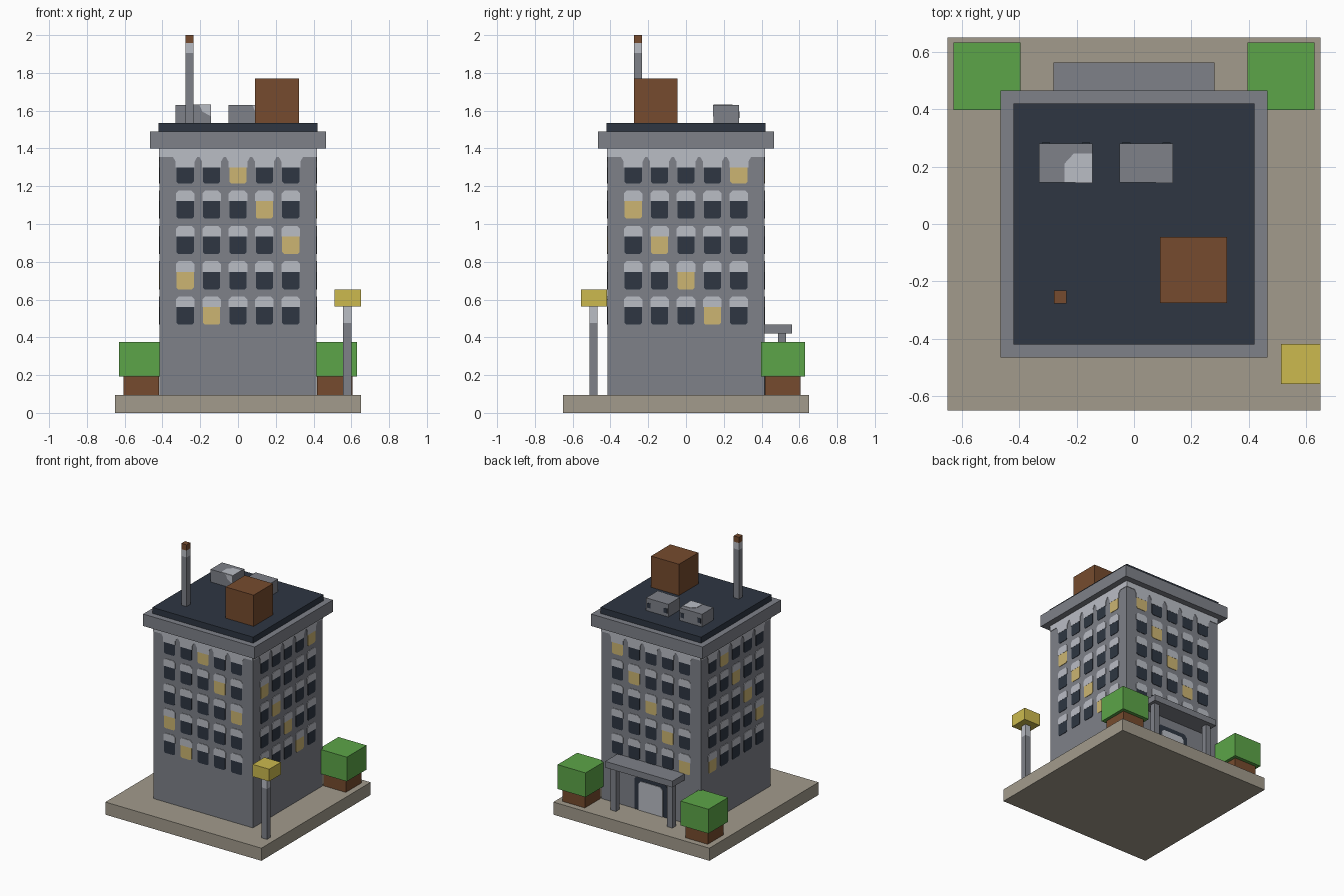
import bpy, bmesh, math
from mathutils import Matrix, Vector

cube = bpy.data.objects.get("Cube")
if cube:
    bpy.data.objects.remove(cube, do_unlink=True)


def material(name, *rgb):
    """Flat material from 8-bit display colour."""
    lin = [((c / 255 + 0.055) / 1.055) ** 2.4 for c in rgb] + [1]
    m = bpy.data.materials.new(name)
    m.use_nodes = True
    m.diffuse_color = lin
    m.node_tree.nodes["Principled BSDF"].inputs["Base Color"].default_value = lin
    return m


GREY = material("wall_grey", 126, 129, 137)
LIGHT = material("trim_light_grey", 186, 189, 197)
DARK = material("dark_slate", 46, 54, 66)
BROWN = material("brown", 118, 75, 46)
TAN = material("paving_tan", 162, 155, 140)
GREEN = material("leaf_green", 92, 165, 72)
YELLOW = material("lamp_yellow", 204, 186, 78)
GLOW = material("lit_window", 204, 181, 114)


def finish(name, bm, mats):
    bmesh.ops.recalc_face_normals(bm, faces=bm.faces)
    mesh = bpy.data.meshes.new(name)
    bm.to_mesh(mesh)
    bm.free()
    for m in mats:
        mesh.materials.append(m)
    obj = bpy.data.objects.new(name, mesh)
    bpy.context.collection.objects.link(obj)
    return obj


def box(name, mat, x, y, z):
    """Box from (low, high) ranges on each axis."""
    bm = bmesh.new()
    size = [b - a for a, b in (x, y, z)]
    mid = [(a + b) / 2 for a, b in (x, y, z)]
    bmesh.ops.create_cube(bm, size=1, matrix=Matrix.Translation(mid) @ Matrix.Diagonal((*size, 1)))
    return finish(name, bm, [mat])


def around(c, half):
    return (c - half, c + half)


def panel(u, half, low, high, cut_low=0, cut_high=0):
    """Rectangle outline with clipped bottom or top corners."""
    pts = []
    for sx, z, cut, first in ((-1, low, cut_low, 0), (1, low, cut_low, 1),
                              (1, high, -cut_high, 0), (-1, high, -cut_high, 1)):
        side = (u + sx * half, z + cut)
        edge = (u + sx * (half - abs(cut)), z)
        if not cut:
            pts.append(side)
        else:
            pts += [edge, side] if first else [side, edge]
    return pts


def plate(bm, outline, slot, front, thick=0.004):
    """Thin slab standing proud of the plane y = front, facing -y."""
    face = bm.faces.new([bm.verts.new((u, front, z)) for u, z in outline])
    face.material_index = slot
    ext = bmesh.ops.extrude_face_region(bm, geom=[face])["geom"]
    bmesh.ops.translate(bm, vec=Vector((0, -thick, 0)),
                        verts=[g for g in ext if isinstance(g, bmesh.types.BMVert)])
    for g in ext:
        if isinstance(g, bmesh.types.BMFace):
            g.material_index = slot
            for e in g.edges:
                for f in e.link_faces:
                    f.material_index = slot


# Ground slab, tower and roof
WALL = 0.415
BASE, EAVES, ROOF = 0.095, 1.4, 1.535
box("paving_slab", TAN, around(0, 0.65), around(0, 0.65), (0, BASE))
box("tower_walls", GREY, around(0, WALL), around(0, WALL), (BASE, EAVES))
box("cornice", GREY, around(0, 0.465), around(0, 0.465), (EAVES, 1.49))
box("roof_deck", DARK, around(0, 0.42), around(0, 0.42), (1.49, ROOF))

# Windows on all four walls, with one lit window per floor
for turn, (side, shift) in enumerate((("front", 2), ("left", 4), ("back", 0), ("right", 1))):
    bm = bmesh.new()
    for row in range(5):
        sill = 1.215 - 0.187 * row
        for col in range(5):
            u = (col - 2) * 0.14
            slot = 2 if col == (row + shift) % 5 else 1
            plate(bm, panel(u, 0.046, sill, sill + 0.093, cut_low=0.01), slot, -WALL, 0.003)
            if row:
                plate(bm, panel(u, 0.049, sill + 0.093, sill + 0.149, cut_high=0.015), 0, -WALL)
            else:
                arch = [(u - 0.05, sill + 0.085), (u + 0.05, sill + 0.085),
                        (u + 0.05, 1.33), (u + 0.065, 1.356), (u - 0.065, 1.356), (u - 0.05, 1.33)]
                plate(bm, arch, 0, -WALL)
    plate(bm, panel(0, WALL, 1.356, EAVES), 0, -WALL)
    bmesh.ops.rotate(bm, verts=bm.verts, matrix=Matrix.Rotation(turn * math.pi / 2, 3, "Z"))
    finish(side + "_windows", bm, [LIGHT, DARK, GLOW])

# Rear doorway
bm = bmesh.new()
plate(bm, panel(0, 0.135, BASE, 0.35, cut_high=0.025), 1, -WALL, 0.004)
plate(bm, panel(0, 0.1, BASE, 0.315, cut_high=0.02), 0, -WALL, 0.008)
bmesh.ops.rotate(bm, verts=bm.verts, matrix=Matrix.Rotation(math.pi, 3, "Z"))
finish("rear_door", bm, [LIGHT, DARK])

# Porch canopy, posts and planted shrubs, mirrored across x
box("porch_canopy", GREY, around(0, 0.28), (WALL, 0.562), (0.42, 0.467))
for sx, side in ((1, "left"), (-1, "right")):
    box(side + "_porch_post", GREY, around(sx * 0.235, 0.022), around(0.508, 0.022), (BASE, 0.42))
    box(side + "_planter", BROWN, around(sx * 0.512, 0.093), around(0.512, 0.093), (BASE, 0.192))
    box(side + "_shrub", GREEN, around(sx * 0.512, 0.117), around(0.514, 0.117), (0.192, 0.375))


def pole(name, x, y, low, band, high):
    """Square pole with a light band at the top."""
    xs, ys = around(x, 0.022), around(y, 0.022)
    box(name + "_shaft", GREY, xs, ys, (low, band))
    box(name + "_band", LIGHT, xs, ys, (band, high))


# Street lamp
pole("lamp", 0.578, -0.49, BASE, 0.475, 0.562)
box("lamp_head", YELLOW, (0.512, 0.65), (-0.557, -0.418), (0.562, 0.654))

# Roof chimney pipe and storage box
pole("chimney", -0.257, -0.254, ROOF, 1.905, 1.957)
box("chimney_cap", BROWN, around(-0.257, 0.022), around(-0.254, 0.022), (1.957, 2.0))
box("roof_hut", BROWN, (0.09, 0.323), (-0.275, -0.045), (ROOF, 1.77))

# Roof vents with light corner patches and dark rear grilles
for x, side in ((-0.237, "right"), (0.043, "left")):
    xs, ys = around(x, 0.093), (0.145, 0.281)
    box(side + "_vent", GREY, xs, ys, (ROOF, 1.63))
    bm = bmesh.new()
    e = xs[1]
    plate(bm, [(e, 1.57), (e, 1.63), (e - 0.06, 1.63), (e - 0.045, 1.595)], 0, ys[0], 0.003)
    finish(side + "_vent_patch", bm, [LIGHT])
    for i, dx in enumerate((-0.07, 0.07)):
        box(f"{side}_vent_grille_{i}", DARK, around(x + dx, 0.014), (ys[1], ys[1] + 0.003), (1.56, 1.595))
bm = bmesh.new()
plate(bm, [(-0.144, 0.145), (-0.144, 0.245), (-0.21, 0.245), (-0.242, 0.21), (-0.242, 0.145)], 0, 0, 0.003)
bmesh.ops.transform(bm, verts=bm.verts, matrix=Matrix.Translation((0, 0, 1.63)) @ Matrix(
    ((1, 0, 0, 0), (0, 0, 1, 0), (0, -1, 0, 0), (0, 0, 0, 1))))
finish("right_vent_top_patch", bm, [LIGHT])
